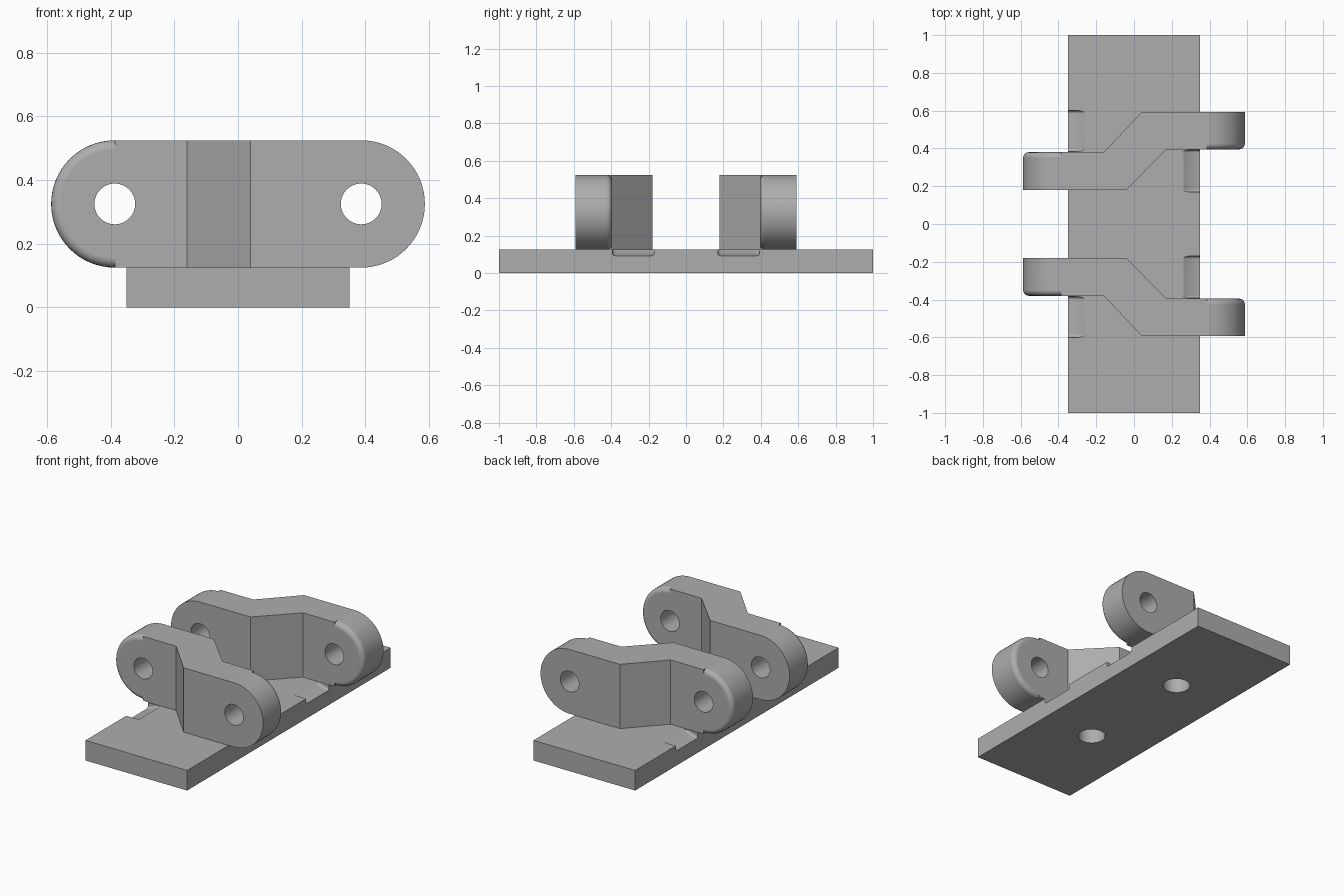
import bpy, bmesh, math
from mathutils import Matrix, Vector

if "Cube" in bpy.data.objects:
    bpy.data.objects.remove(bpy.data.objects["Cube"], do_unlink=True)

GREY = (0.42, 0.42, 0.42, 1)
mat = bpy.data.materials.new("plain grey")
mat.use_nodes = True
mat.diffuse_color = GREY
mat.node_tree.nodes["Principled BSDF"].inputs["Base Color"].default_value = GREY

PLATE_TOP, AXIS_Z, PIVOT_X, ARM_R = 0.125, 0.325, 0.387, 0.2


def to_object(bm, name):
    bmesh.ops.recalc_face_normals(bm, faces=bm.faces)
    mesh = bpy.data.meshes.new(name)
    bm.to_mesh(mesh)
    bm.free()
    obj = bpy.data.objects.new(name, mesh)
    mesh.materials.append(mat)
    bpy.context.collection.objects.link(obj)
    return obj


def prism(name, outline, z0, z1):
    bm = bmesh.new()
    face = bm.faces.new([bm.verts.new((x, y, z0)) for x, y in outline])
    new = bmesh.ops.extrude_face_region(bm, geom=[face])["geom"]
    bmesh.ops.translate(bm, vec=(0, 0, z1 - z0),
                        verts=[v for v in new if isinstance(v, bmesh.types.BMVert)])
    return to_object(bm, name)


def cylinder(name, start, end, radius, segments=48, round_rims=(), rim=0.03):
    """Cylinder from start to end; round_rims lists the ends (0, 1) to fillet."""
    start, end = Vector(start), Vector(end)
    axis = end - start
    bm = bmesh.new()
    bmesh.ops.create_cone(bm, cap_ends=True, segments=segments, radius1=radius,
                          radius2=radius, depth=axis.length)
    edges = [e for e in bm.edges for r in round_rims
             if all((v.co.z > 0) == bool(r) for v in e.verts)]
    if edges:
        bmesh.ops.bevel(bm, geom=edges, offset=rim, segments=5, profile=0.5,
                        affect='EDGES')
    turn = (Matrix.Rotation(-math.pi / 2, 4, 'X') if axis.y else Matrix())
    bmesh.ops.transform(bm, verts=bm.verts,
                        matrix=Matrix.Translation((start + end) / 2) @ turn)
    return to_object(bm, name)


def combine(obj, tool, operation):
    mod = obj.modifiers.new("combine", 'BOOLEAN')
    mod.operation, mod.object, mod.solver = operation, tool, 'EXACT'
    bpy.context.view_layer.objects.active = obj
    bpy.ops.object.modifier_apply(modifier=mod.name)
    bpy.data.objects.remove(tool, do_unlink=True)


def finish(obj):
    bpy.ops.object.select_all(action='DESELECT')
    obj.select_set(True)
    bpy.context.view_layer.objects.active = obj
    bpy.ops.object.shade_smooth_by_angle(angle=math.radians(30))
    obj.modifiers.new("flat shading", 'WEIGHTED_NORMAL').keep_sharp = True


# Base plate
plate = prism("base_plate", [(-0.35, -1), (0.35, -1), (0.35, 1), (-0.35, 1)],
              0, PLATE_TOP)

for side, label in ((1, "back"), (-1, "front")):
    # Screw hole under the arm
    combine(plate, cylinder("hole", (0, side * 0.385, -0.1),
                            (0, side * 0.385, 0.2), 0.079), 'DIFFERENCE')
    # Clearance scoops for the mating knuckles
    for x, y0, y1 in ((PIVOT_X, 0.17, 0.393), (-PIVOT_X, 0.385, 0.6)):
        lo, hi = sorted((side * y0, side * y1))
        combine(plate, cylinder("scoop", (x, lo, AXIS_Z), (x, hi, AXIS_Z), 0.236,
                                96, (0, 1), 0.015), 'DIFFERENCE')

    # Cranked arm
    outline = [(-PIVOT_X, 0.18), (-0.04, 0.18), (0.17, 0.395), (PIVOT_X, 0.395),
               (PIVOT_X, 0.592), (0.04, 0.592), (-0.16, 0.38), (-PIVOT_X, 0.38)]
    arm = prism(label + "_hinge_arm", [(x, side * y) for x, y in outline],
                PLATE_TOP, AXIS_Z + ARM_R)
    # Round knuckles: one rim filleted on each
    for x, y0, y1, rim in ((-PIVOT_X, 0.18, 0.38, 1), (PIVOT_X, 0.395, 0.592, 0)):
        lo, hi = sorted((side * y0, side * y1))
        rim = rim if side > 0 else 1 - rim
        combine(arm, cylinder("knuckle", (x, lo, AXIS_Z), (x, hi, AXIS_Z), ARM_R,
                              64, (rim,)), 'UNION')
    # Pin holes
    for x in (-PIVOT_X, PIVOT_X):
        combine(arm, cylinder("pin", (x, -1, AXIS_Z), (x, 1, AXIS_Z), 0.064),
                'DIFFERENCE')
    finish(arm)

finish(plate)
